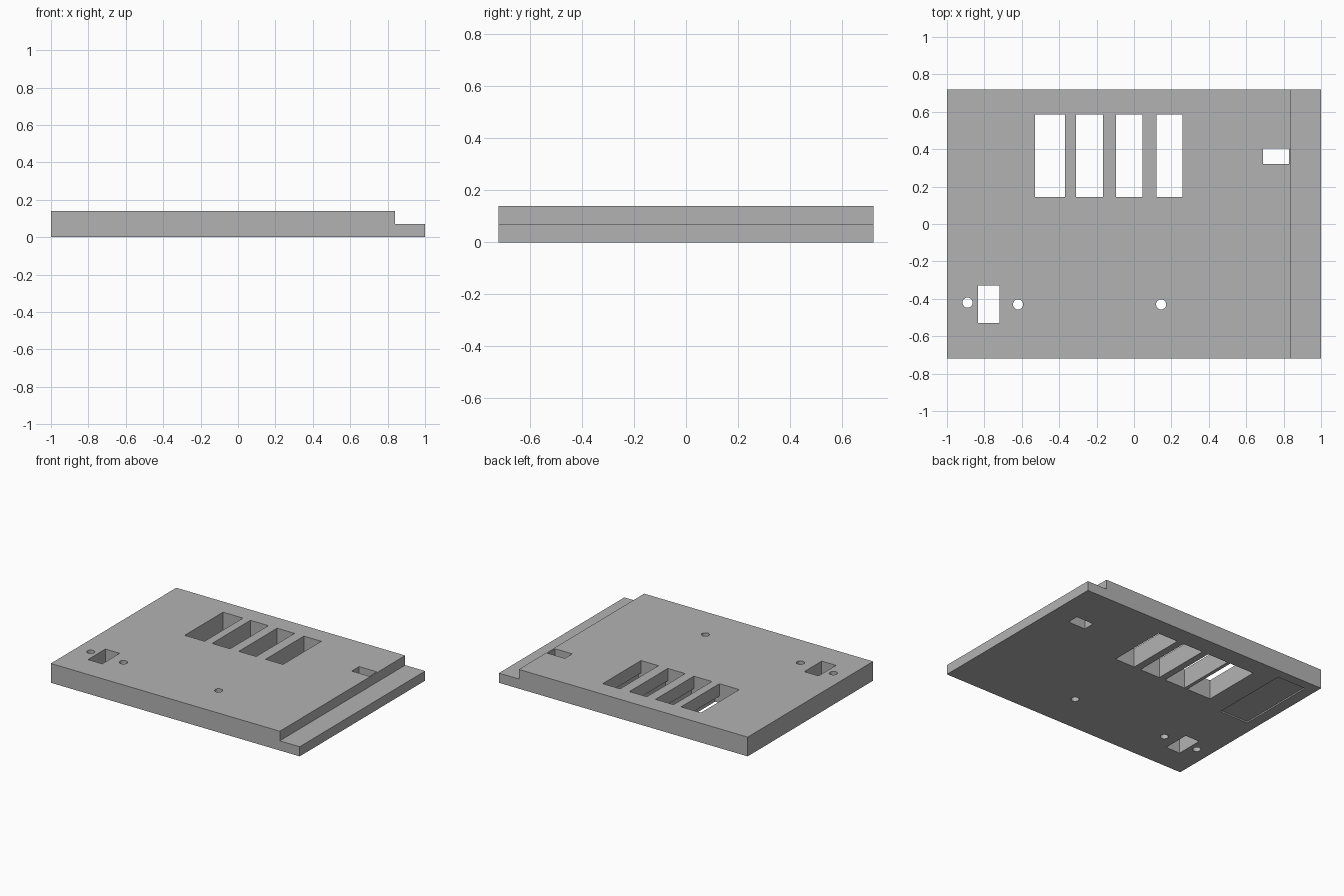
import bpy, bmesh
from mathutils import Matrix

cube = bpy.data.objects.get("Cube")
if cube:
    bpy.data.objects.remove(cube, do_unlink=True)

TOP, LEDGE = 0.14, 0.07

grey = bpy.data.materials.new("plain_grey")
grey.use_nodes = True
colour = (0.45, 0.45, 0.45, 1)
grey.diffuse_color = colour
grey.node_tree.nodes["Principled BSDF"].inputs["Base Color"].default_value = colour


def add_object(name, bm):
    bmesh.ops.recalc_face_normals(bm, faces=bm.faces)
    mesh = bpy.data.meshes.new(name)
    bm.to_mesh(mesh)
    bm.free()
    mesh.materials.append(grey)
    obj = bpy.data.objects.new(name, mesh)
    bpy.context.collection.objects.link(obj)
    return obj


def box(name, x0, x1, y0, y1, z0=-0.1, z1=0.3):
    bm = bmesh.new()
    size = Matrix.Diagonal((x1 - x0, y1 - y0, z1 - z0, 1))
    centre = Matrix.Translation(((x0 + x1) / 2, (y0 + y1) / 2, (z0 + z1) / 2))
    bmesh.ops.create_cube(bm, size=1, matrix=centre @ size)
    return add_object(name, bm)


def peg(name, x, y, radius=0.027):
    bm = bmesh.new()
    bmesh.ops.create_cone(bm, cap_ends=True, segments=32, radius1=radius, radius2=radius,
                          depth=1, matrix=Matrix.Translation((x, y, 0)))
    return add_object(name, bm)


# Panel: stepped profile extruded from front to back
bm = bmesh.new()
profile = [(-1, 0), (1, 0), (1, LEDGE), (0.84, LEDGE), (0.84, TOP), (-1, TOP)]
face = bm.faces.new([bm.verts.new((x, -0.72, z)) for x, z in profile])
sweep = bmesh.ops.extrude_face_region(bm, geom=[face])
bmesh.ops.translate(bm, vec=(0, 1.44, 0),
                    verts=[v for v in sweep["geom"] if isinstance(v, bmesh.types.BMVert)])
panel = add_object("panel", bm)

# Four long slots, each with an undercut on its left side
cutters = []
for x0, x1, under in [(-0.53, -0.37, 0.035), (-0.31, -0.165, 0.02),
                      (-0.095, 0.045, 0.02), (0.12, 0.26, 0.02)]:
    cutters.append(box("slot_cutter", x0, x1, 0.145, 0.585))
    cutters.append(box("undercut_cutter", x1 - 0.03, x1 + under, 0.145, 0.585, -0.1, 0.05))

# Small windows
cutters.append(box("window_cutter", -0.835, -0.72, -0.53, -0.33))
cutters.append(box("window_cutter", 0.69, 0.83, 0.32, 0.405))

# Round holes
for x, y in [(-0.89, -0.42), (-0.62, -0.43), (0.145, -0.43)]:
    cutters.append(peg("hole_cutter", x, y))

# Shallow recess on the underside
cutters.append(box("recess_cutter", -0.92, -0.69, 0.06, 0.65, -0.1, 0.01))

for cutter in cutters:
    cutter.hide_render = True
    cut = panel.modifiers.new("cut", "BOOLEAN")
    cut.operation = "DIFFERENCE"
    cut.solver = "EXACT"
    cut.object = cutter

# Bake the cuts and drop the cutters
depsgraph = bpy.context.evaluated_depsgraph_get()
baked = bpy.data.meshes.new_from_object(panel.evaluated_get(depsgraph))
panel.modifiers.clear()
panel.data = baked
for cutter in cutters:
    bpy.data.objects.remove(cutter, do_unlink=True)
